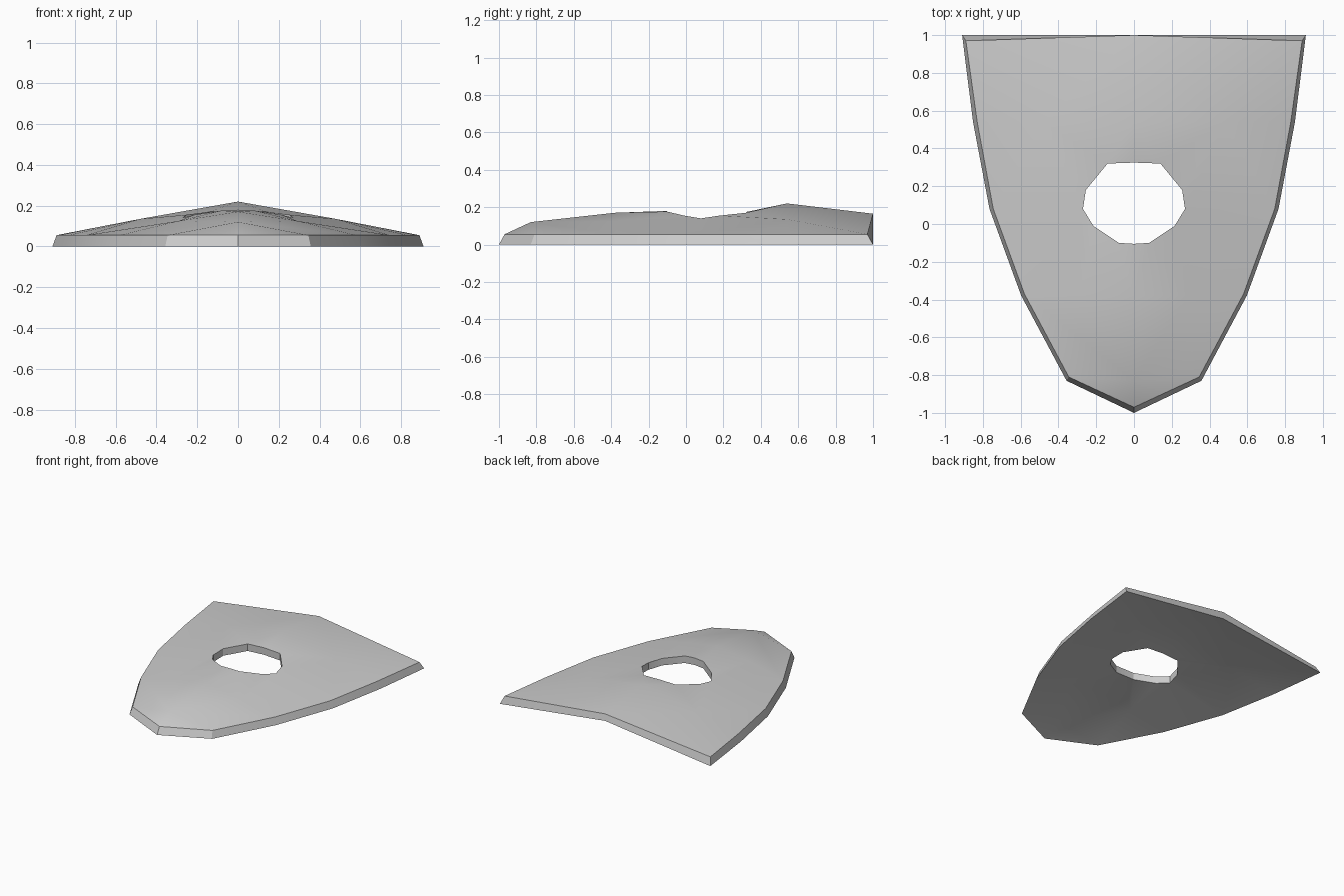
import bpy, bmesh, math

if "Cube" in bpy.data.objects:
    bpy.data.objects.remove(bpy.data.objects["Cube"])

THICK = 0.055

# right half of the top surface: outer rim, ridge and mid points, hole edge
top = {
    "F": (0, -.97, .055), "A": (.345, -.81, .055), "B": (.58, -.37, .055),
    "C": (.745, .08, .055), "D": (.83, .54, .055), "E": (.89, .97, .055),
    "G": (0, 1, .165),
    "M0": (0, -.83, .12), "M1": (0, -.38, .17), "M3": (0, .54, .22),
    "Bm": (.29, -.38, .125), "Dm": (.48, .54, .135),
    "h0": (0, -.105, .18), "h1": (.08, -.1, .176), "h2": (.215, -.01, .155),
    "h3": (.27, .08, .14), "h4": (.255, .18, .155), "h5": (.14, .32, .17),
    "h6": (0, .325, .175),
}
# lower edge of the slanted rim
foot = {
    "F": (0, -1, 0), "A": (.357, -.83, 0), "B": (.597, -.38, 0),
    "C": (.765, .08, 0), "D": (.852, .54, 0), "E": (.91, 1, 0),
}
faces = ["F A M0", "M0 A B Bm", "M0 Bm M1", "M1 Bm h1 h0", "Bm h2 h1",
         "Bm h3 h2", "Bm B C h3", "h3 C Dm h4", "C D Dm", "h4 Dm h5",
         "h5 Dm M3 h6", "Dm D E", "Dm E G", "Dm G M3"]
borders = ["F A B C D E G", "h0 h1 h2 h3 h4 h5 h6"]

bm = bmesh.new()
for side in (1, -1):
    up, low = {}, {}
    for key, (x, y, z) in top.items():
        up[key] = bm.verts.new((x * side, y, z))
        fx, fy, fz = foot.get(key, (x, y, z - THICK))
        low[key] = bm.verts.new((fx * side, fy, fz))
    # upper and lower skins
    for f in faces:
        names = f.split()
        bm.faces.new([up[n] for n in names])
        bm.faces.new([low[n] for n in reversed(names)])
    # rim and hole walls
    for b in borders:
        names = b.split()
        for p, q in zip(names, names[1:]):
            bm.faces.new((up[p], low[p], low[q], up[q]))

bmesh.ops.remove_doubles(bm, verts=bm.verts, dist=0.0005)
bmesh.ops.recalc_face_normals(bm, faces=bm.faces)

mesh = bpy.data.meshes.new("curved_plate")
bm.to_mesh(mesh)
bm.free()
plate = bpy.data.objects.new("curved_plate", mesh)
bpy.context.collection.objects.link(plate)

grey = bpy.data.materials.new("light grey")
grey.diffuse_color = (0.6, 0.6, 0.6, 1)
grey.use_nodes = True
grey.node_tree.nodes["Principled BSDF"].inputs["Base Color"].default_value = grey.diffuse_color
mesh.materials.append(grey)

bpy.context.view_layer.objects.active = plate
plate.select_set(True)
bpy.ops.object.shade_smooth_by_angle(angle=math.radians(30))
